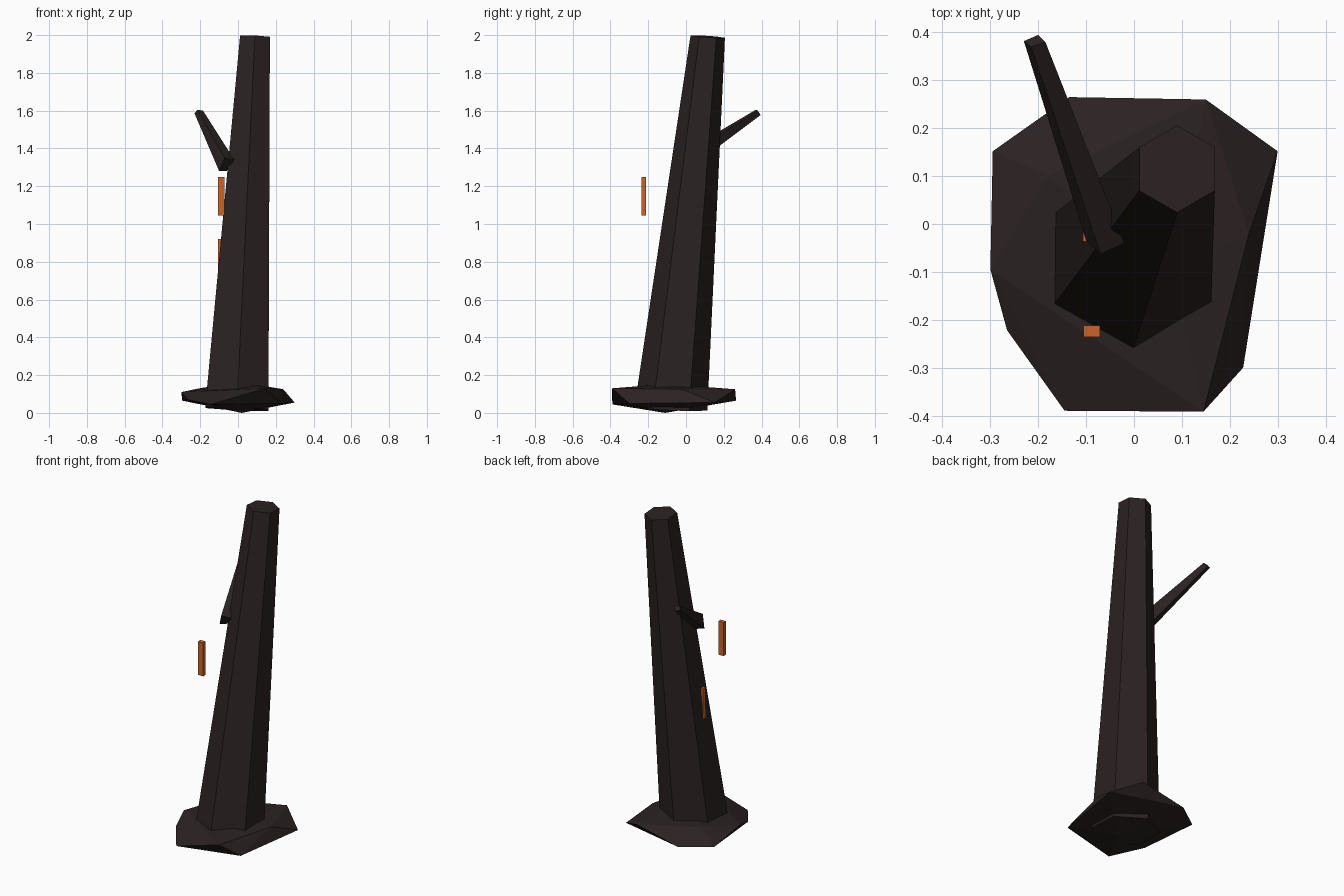
import bpy
import bmesh
from math import cos, sin, pi
from mathutils import Vector

default_cube = bpy.data.objects.get("Cube")
if default_cube:
    bpy.data.objects.remove(default_cube, do_unlink=True)


def make_material(name, colour):
    material = bpy.data.materials.new(name)
    material.use_nodes = True
    material.diffuse_color = (*colour, 1)
    shader = material.node_tree.nodes["Principled BSDF"]
    shader.inputs["Base Color"].default_value = (*colour, 1)
    shader.inputs["Roughness"].default_value = 0.9
    return material


bark = make_material("dark bark", (0.024, 0.016, 0.016))
orange = make_material("burnt orange", (0.6, 0.13, 0.02))


def finish_object(name, bm, material):
    bmesh.ops.recalc_face_normals(bm, faces=bm.faces[:])
    mesh = bpy.data.meshes.new(name)
    bm.to_mesh(mesh)
    bm.free()
    mesh.materials.append(material)
    obj = bpy.data.objects.new(name, mesh)
    bpy.context.scene.collection.objects.link(obj)
    return obj


def loft(name, lower, upper, material):
    """Join two matching rings with side faces and close both ends."""
    bm = bmesh.new()
    bottom = [bm.verts.new(point) for point in lower]
    top = [bm.verts.new(point) for point in upper]
    bm.faces.new(bottom)
    bm.faces.new(top)
    count = len(bottom)
    for i in range(count):
        j = (i + 1) % count
        bm.faces.new((bottom[i], bottom[j], top[j], top[i]))
    return finish_object(name, bm, material)


def hull(name, points, material):
    """Wrap a faceted convex skin around the points."""
    bm = bmesh.new()
    for point in points:
        bm.verts.new(point)
    result = bmesh.ops.convex_hull(bm, input=bm.verts[:])
    inside = [g for g in result["geom_interior"] if isinstance(g, bmesh.types.BMVert)]
    bmesh.ops.delete(bm, geom=inside, context="VERTS")
    return finish_object(name, bm, material)


def tilted_hexagon(centre, radius, slope_x, slope_y):
    """Six-sided ring lying on a gently sloping plane."""
    ring = []
    for i in range(6):
        angle = pi / 6 + i * pi / 3
        dx, dy = radius * cos(angle), radius * sin(angle)
        ring.append(Vector(centre) + Vector((dx, dy, slope_x * dx + slope_y * dy)))
    return ring


def box(name, centre, size, material):
    bm = bmesh.new()
    bmesh.ops.create_cube(bm, size=1)
    bmesh.ops.scale(bm, vec=size, verts=bm.verts[:])
    bmesh.ops.translate(bm, vec=centre, verts=bm.verts[:])
    return finish_object(name, bm, material)


# Leaning, tapering trunk
loft("trunk",
     tilted_hexagon((-0.006, -0.08, 0.022), 0.193, -0.05, -0.05),
     tilted_hexagon((0.09, 0.115, 1.992), 0.091, -0.05, -0.07),
     bark)

# Four-sided branch stub growing up and back
loft("branch",
     [(-0.07, -0.063, 1.35), (-0.02, -0.04, 1.34), (-0.06, 0, 1.28), (-0.1, -0.035, 1.28)],
     [(-0.215, 0.37, 1.605), (-0.185, 0.38, 1.6), (-0.2, 0.395, 1.577), (-0.23, 0.382, 1.585)],
     bark)

# Irregular faceted mound around the foot of the trunk
mound_rim = [
    (-0.295, 0.152, 0.065), (-0.135, 0.265, 0.065), (0.15, 0.26, 0.125),
    (0.3, 0.152, 0.055), (0.228, -0.3, 0.05), (0.145, -0.392, 0.13),
    (-0.145, -0.39, 0.045), (-0.265, -0.222, 0.07), (-0.3, -0.095, 0.11),
]
mound_top = [(0.24, -0.02, 0.125), (0.08, -0.1, 0.153), (-0.18, 0.1, 0.135)]
mound_bottom = [(0.02, -0.11, 0)]
hull("root_mound", mound_rim + mound_top + mound_bottom, bark)

# Slim orange strips, one floating in front and one sunk into the trunk
strip_size = (0.034, 0.023, 0.205)
for name, centre in (("front_strip", (-0.088, -0.224, 1.147)),
                     ("embedded_strip", (-0.09, -0.025, 0.818))):
    box(name, centre, strip_size, orange)
